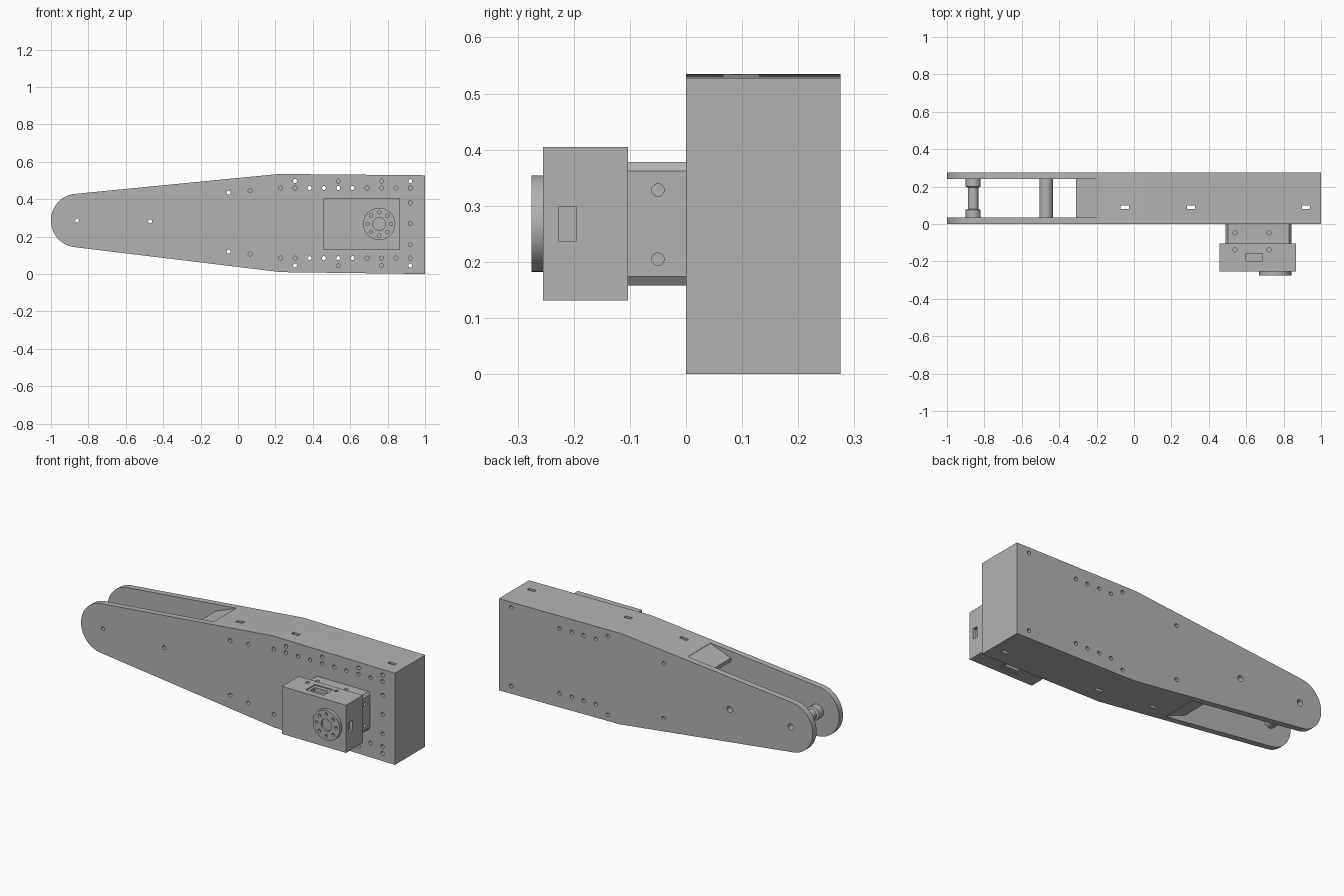
import bpy, bmesh
from math import sin, cos, pi, radians
from mathutils import Matrix, Vector

cube = bpy.data.objects.get("Cube")
if cube:
    bpy.data.objects.remove(cube, do_unlink=True)

GREY = (0.45, 0.45, 0.45, 1)
metal = bpy.data.materials.new("plain grey")
metal.use_nodes = True
metal.diffuse_color = GREY
metal.node_tree.nodes["Principled BSDF"].inputs["Base Color"].default_value = GREY


def finish(name, bm):
    bmesh.ops.recalc_face_normals(bm, faces=bm.faces)
    mesh = bpy.data.meshes.new(name)
    bm.to_mesh(mesh)
    bm.free()
    mesh.materials.append(metal)
    obj = bpy.data.objects.new(name, mesh)
    bpy.context.collection.objects.link(obj)
    return obj


def add_prism(bm, pts, y0, y1):
    """Extrude an (x, z) outline along y."""
    face = bm.faces.new([bm.verts.new((x, y0, z)) for x, z in pts])
    new = bmesh.ops.extrude_face_region(bm, geom=[face])["geom"]
    verts = [v for v in new if isinstance(v, bmesh.types.BMVert)]
    bmesh.ops.translate(bm, verts=verts, vec=(0, y1 - y0, 0))


def add_box(bm, lo, hi):
    lo, hi = Vector(lo), Vector(hi)
    mat = Matrix.Translation((lo + hi) / 2) @ Matrix.Diagonal((*(hi - lo), 1))
    bmesh.ops.create_cube(bm, size=1, matrix=mat)


def add_cyl(bm, centre, r, depth, axis="Y", seg=20):
    turn = {"X": Matrix.Rotation(pi / 2, 4, "Y"),
            "Y": Matrix.Rotation(pi / 2, 4, "X"), "Z": Matrix()}[axis]
    bmesh.ops.create_cone(bm, cap_ends=True, segments=seg, radius1=r, radius2=r,
                          depth=depth, matrix=Matrix.Translation(centre) @ turn)


def cut(obj, bm):
    """Subtract the cutter mesh and keep only the result."""
    cutter = finish("cutter", bm)
    cutter.hide_render = True
    mod = obj.modifiers.new("cut", "BOOLEAN")
    mod.operation, mod.solver, mod.object = "DIFFERENCE", "EXACT", cutter
    deps = bpy.context.evaluated_depsgraph_get()
    mesh = bpy.data.meshes.new_from_object(obj.evaluated_get(deps))
    obj.modifiers.clear()
    obj.data = mesh
    bpy.data.objects.remove(cutter, do_unlink=True)


# Arm body: tapered outline with a rounded tip
FRONT, BACK = 0.0, 0.275
IN0, IN1 = 0.035, 0.24
tip = [(-0.86 + 0.14 * cos(a), 0.286 + 0.143 * sin(a))
       for a in (radians(95 + 170 * i / 24) for i in range(25))]
outline = [(1, 0.528), (0.22, 0.535)] + tip + [(0.23, 0.01), (1, 0)]
bm = bmesh.new()
add_prism(bm, outline, FRONT, BACK)
body = finish("arm_body", bm)

# Hollow inside, open at the tip, with the walls bent inward at their free ends
T = 0.02
cavity = [(-1.2, 0.8), (-0.18, 0.8), (-0.18, 0.494), (-0.31, 0.444), (-0.31, 0.444 - T),
          (-0.18, 0.494 - T), (0.22, 0.535 - T), (1 - T, 0.528 - T),
          (1 - T, T), (0.23, 0.01 + T), (-0.18, 0.063 + T), (-0.31, 0.116 + T),
          (-0.31, 0.116), (-0.18, 0.063), (-0.18, -0.3), (-1.2, -0.3)]
bm = bmesh.new()
add_prism(bm, cavity, IN0, IN1)
cut(body, bm)

# Screw holes in the side plates
PITCH = 0.077
row = [0.228 + PITCH * i for i in range(10)]
front_holes = [(x, z) for x in row for z in (0.46, 0.085)]
front_holes += [(x, z) for x in (0.305, 0.536, 0.767, 0.921) for z in (0.497, 0.045)]
front_holes += [(0.921, z) for z in (0.38, 0.27, 0.157)]
front_holes += [(0.065, 0.445), (0.065, 0.107), (-0.05, 0.435), (-0.05, 0.12)]
back_holes = [(x, z) for x in row[2:6] for z in (0.46, 0.085)]
back_holes += [(x, z) for x in (0.305, 0.921) for z in (0.497, 0.045)]
back_holes += [(-0.05, 0.435), (-0.05, 0.12)]
posts = [(-0.86, 0.286), (-0.47, 0.282)]
bm = bmesh.new()
for x, z in front_holes + posts:
    add_cyl(bm, (x, FRONT, z), 0.011, 0.1, seg=12)
for x, z in back_holes:
    add_cyl(bm, (x, BACK, z), 0.011, 0.1, seg=12)
for x, z in posts:
    add_cyl(bm, (x, BACK, z), 0.017, 0.1, seg=16)
# Slots through the top and bottom walls
for x in (-0.05, 0.305, 0.92):
    add_box(bm, (x - 0.022, 0.08, 0.4), (x + 0.022, 0.1, 0.6))
    add_box(bm, (x - 0.022, 0.08, -0.1), (x + 0.022, 0.1, 0.13))
cut(body, bm)


# Spacer posts between the plates, turned from a profile with a through hole
def make_post(name, x, z, profile, bore):
    bm = bmesh.new()
    ring = [(bore, IN0)] + profile + [(bore, IN1)]
    verts = [bm.verts.new((x + r, y, z)) for r, y in ring]
    edges = [bm.edges.new((verts[i - 1], v)) for i, v in enumerate(verts)]
    bmesh.ops.spin(bm, geom=verts + edges, cent=(x, 0, z), axis=(0, 1, 0),
                   angle=2 * pi, steps=28, use_duplicate=False)
    bmesh.ops.remove_doubles(bm, verts=bm.verts, dist=0.0001)
    return finish(name, bm)


tip_post = make_post("tip_post", *posts[0], [
    (0.04, IN0), (0.04, 0.075), (0.028, 0.08), (0.028, 0.195), (0.04, 0.2), (0.04, IN1)], 0.011)
mid_post = make_post("middle_post", *posts[1], [(0.036, IN0), (0.036, IN1)], 0.011)

# Motor neck with chamfered corners
X0, X1, Z0, Z1, CX, CZ = 0.49, 0.842, 0.158, 0.378, 0.012, 0.016
neck_pts = [(X0 + CX, Z0), (X1 - CX, Z0), (X1, Z0 + CZ), (X1, Z1 - CZ),
            (X1 - CX, Z1), (X0 + CX, Z1), (X0, Z1 - CZ), (X0, Z0 + CZ)]
bm = bmesh.new()
add_prism(bm, neck_pts, -0.11, 0.01)
neck = finish("motor_neck", bm)
bm = bmesh.new()
for z in (0.328, 0.205):
    for x in (X0, X1):
        add_cyl(bm, (x, -0.05, z), 0.011, 0.04, "X", 16)
for x in (0.54, 0.722):
    for z in (Z0, Z1):
        add_cyl(bm, (x, -0.047, z), 0.011, 0.04, "Z", 16)
cut(neck, bm)

# Motor housing with connector recesses and screw holes
H0, H1 = 0.131, 0.405
bm = bmesh.new()
add_box(bm, (0.458, -0.255, H0), (0.867, -0.103, H1))
housing = finish("motor_housing", bm)
bm = bmesh.new()
for z in (H0, H1):
    add_box(bm, (0.585, -0.22, z - 0.006), (0.7, -0.135, z + 0.006))
    for x in (0.54, 0.722):
        add_cyl(bm, (x, -0.138, z), 0.011, 0.04, "Z", 16)
add_box(bm, (0.847, -0.227, 0.237), (0.9, -0.195, 0.298))
cut(housing, bm)
bm = bmesh.new()
for z in (H0, H1):
    add_box(bm, (0.6, -0.197, z - 0.03), (0.686, -0.157, z + 0.03))
cut(housing, bm)

# Output disc with a ring of bolt holes around a hub recess
DX, DZ = 0.755, 0.268
bm = bmesh.new()
add_cyl(bm, (DX, -0.262, DZ), 0.086, 0.026, seg=48)
disc = finish("output_disc", bm)
bm = bmesh.new()
add_cyl(bm, (DX, -0.275, DZ), 0.034, 0.024, seg=28)
for i in range(8):
    a = i * pi / 4
    add_cyl(bm, (DX + 0.062 * cos(a), -0.275, DZ + 0.062 * sin(a)), 0.009, 0.03, seg=14)
cut(disc, bm)

# Smooth the round surfaces and keep the edges crisp
for obj in bpy.context.view_layer.objects:
    obj.select_set(False)
for obj in (body, tip_post, mid_post, neck, housing, disc):
    obj.select_set(True)
    bpy.context.view_layer.objects.active = obj
bpy.ops.object.shade_smooth_by_angle(angle=radians(31))
